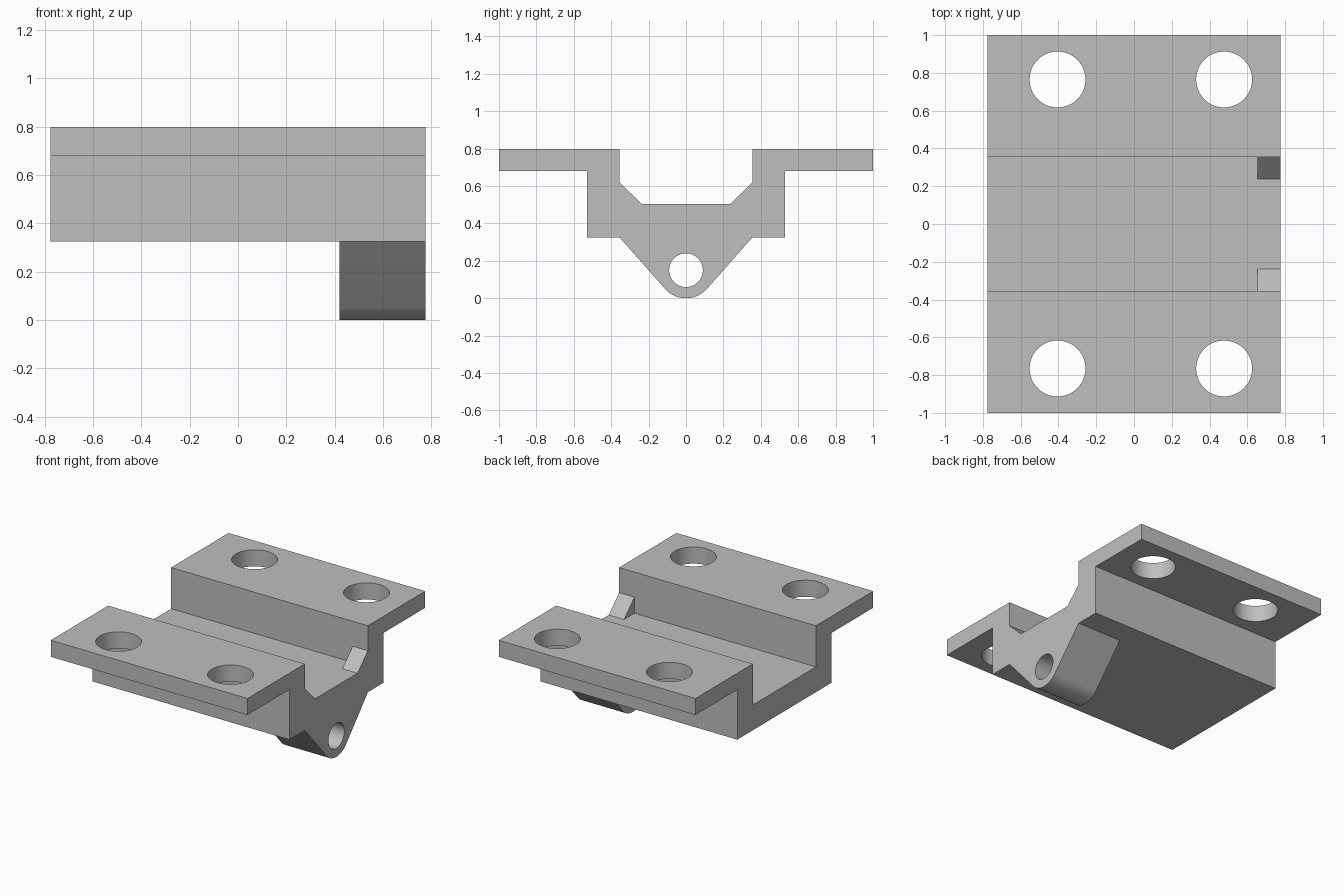
import bpy
import bmesh
from math import atan2, acos, cos, sin, pi, radians, hypot

cube = bpy.data.objects.get("Cube")
if cube:
    bpy.data.objects.remove(cube, do_unlink=True)

grey = bpy.data.materials.new("plain grey")
grey.use_nodes = True
colour = (0.52, 0.52, 0.52, 1)
grey.diffuse_color = colour
grey.node_tree.nodes["Principled BSDF"].inputs["Base Color"].default_value = colour

END = 0.775       # half length along x
BASE = 0.325      # underside of the channel
FLOOR = 0.505     # channel floor
FLANGE = 0.68     # underside of the flanges
TOP = 0.798
INNER = 0.355     # half width of the channel
OUTER = 0.53


def prism(name, points, x0, x1):
    """Extrude a (y, z) outline along x."""
    bm = bmesh.new()
    face = bm.faces.new([bm.verts.new((x0, y, z)) for y, z in points])
    moved = bmesh.ops.extrude_face_region(bm, geom=[face])["geom"]
    verts = [v for v in moved if isinstance(v, bmesh.types.BMVert)]
    bmesh.ops.translate(bm, vec=(x1 - x0, 0, 0), verts=verts)
    bmesh.ops.recalc_face_normals(bm, faces=bm.faces)
    mesh = bpy.data.meshes.new(name)
    bm.to_mesh(mesh)
    bm.free()
    mesh.materials.append(grey)
    obj = bpy.data.objects.new(name, mesh)
    bpy.context.collection.objects.link(obj)
    return obj


def cylinder(name, radius, depth, location, rotation=(0, 0, 0)):
    bpy.ops.mesh.primitive_cylinder_add(vertices=64, radius=radius, depth=depth,
                                        location=location, rotation=rotation)
    obj = bpy.context.object
    obj.name = name
    obj.data.materials.append(grey)
    return obj


def combine(target, tool, operation):
    """Apply a boolean and remove the tool object."""
    mod = target.modifiers.new(operation.title(), "BOOLEAN")
    mod.operation = operation
    mod.solver = "EXACT"
    mod.object = tool
    bpy.context.view_layer.objects.active = target
    bpy.ops.object.modifier_apply(modifier=mod.name)
    bpy.data.objects.remove(tool, do_unlink=True)


# Flanged channel, mirrored from one half of its section
half = [(OUTER, BASE), (OUTER, FLANGE), (1, FLANGE), (1, TOP), (INNER, TOP), (INNER, FLOOR)]
bracket = prism("bracket", half + [(-y, z) for y, z in reversed(half)], -END, END)

# Bolt holes through the flanges
for x in (-0.405, 0.477):
    for y in (-0.765, 0.765):
        combine(bracket, cylinder("bolt_hole", 0.148, 0.5, (x, y, TOP)), "DIFFERENCE")

# Hanging lug: straight sides running tangent into a round nose
R = 0.15
dy, dz = INNER, BASE - R
tangent = atan2(dz, dy) - acos(R / hypot(dy, dz))
steps = 24
arc = [tangent + (-pi - 2 * tangent) * i / steps for i in range(steps + 1)]
nose = [(R * cos(a), R + R * sin(a)) for a in arc]
lug = prism("pivot_lug", [(INNER, BASE)] + nose + [(-INNER, BASE)], 0.42, END)
combine(lug, cylinder("pivot_hole", 0.09, 2, (0.6, 0, R), (0, pi / 2, 0)), "DIFFERENCE")
combine(bracket, lug, "UNION")

# Small corner gussets at the lug end of the channel
for side in (-1, 1):
    corner = [(side * INNER, FLOOR), (side * INNER, 0.62), (side * 0.238, FLOOR)]
    combine(bracket, prism("gusset", corner, 0.655, END), "UNION")

# Merge flat faces, then smooth only the round surfaces
bm = bmesh.new()
bm.from_mesh(bracket.data)
bmesh.ops.remove_doubles(bm, verts=bm.verts, dist=0.0001)
bmesh.ops.dissolve_limit(bm, angle_limit=radians(0.5), verts=bm.verts, edges=bm.edges)
bm.to_mesh(bracket.data)
bm.free()
bpy.ops.object.select_all(action="DESELECT")
bracket.select_set(True)
bpy.context.view_layer.objects.active = bracket
bpy.ops.object.shade_smooth_by_angle(angle=radians(30))
